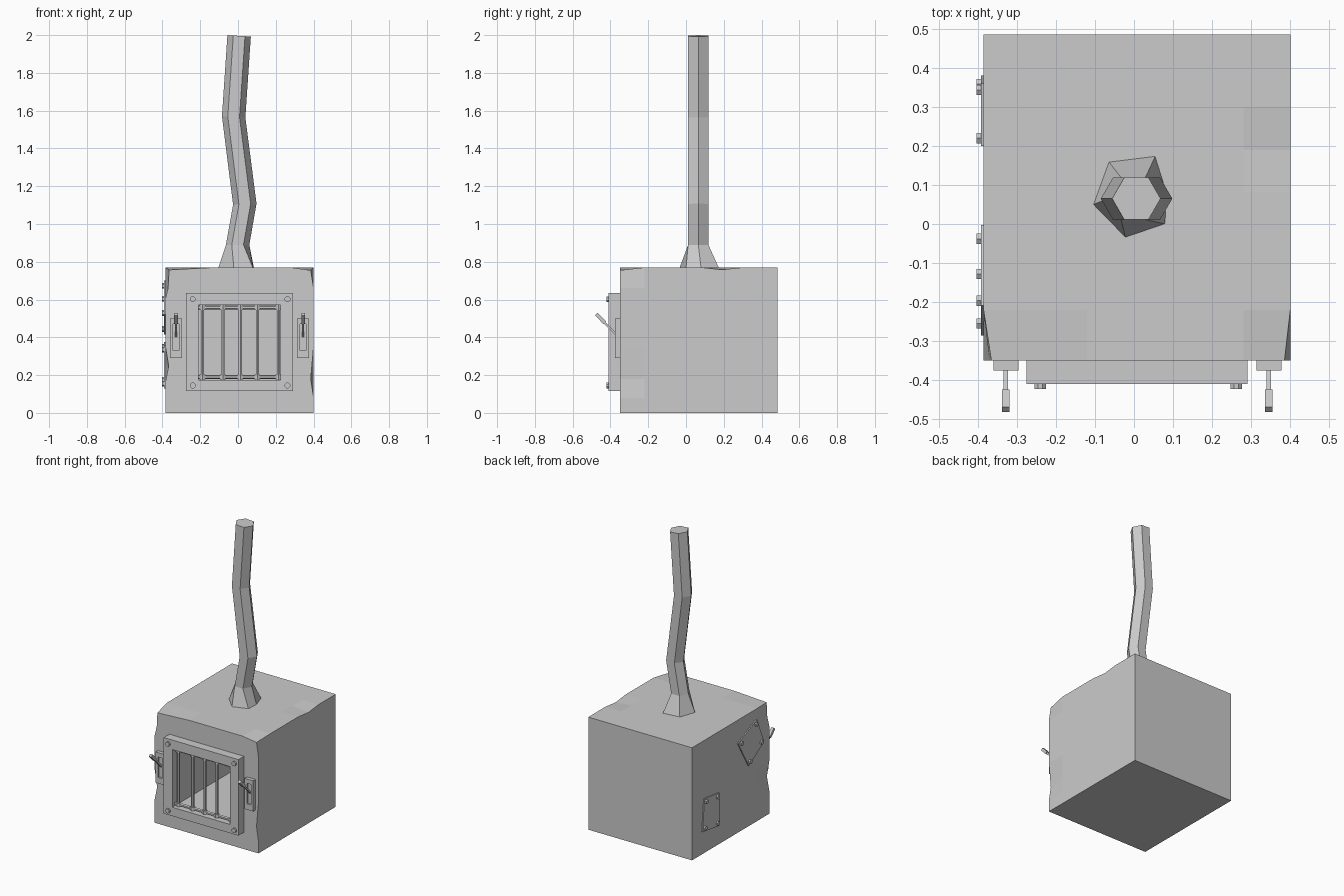
import bpy
import bmesh
import math
from mathutils import Vector

cube = bpy.data.objects.get("Cube")
if cube:
    bpy.data.objects.remove(cube, do_unlink=True)

grey = bpy.data.materials.new("plain grey")
grey.use_nodes = True
grey.diffuse_color = (0.6, 0.6, 0.6, 1)
grey.node_tree.nodes["Principled BSDF"].inputs["Base Color"].default_value = (0.6, 0.6, 0.6, 1)


def loft(name, rings):
    """Join rings of points with flat faces and cap both ends."""
    bm = bmesh.new()
    loops = [[bm.verts.new(p) for p in ring] for ring in rings]
    n = len(loops[0])
    for a, b in zip(loops, loops[1:]):
        for i in range(n):
            j = (i + 1) % n
            bm.faces.new((a[i], a[j], b[j], b[i]))
    bm.faces.new(loops[0])
    bm.faces.new(loops[-1][::-1])
    bmesh.ops.recalc_face_normals(bm, faces=bm.faces)
    mesh = bpy.data.meshes.new(name)
    bm.to_mesh(mesh)
    bm.free()
    mesh.materials.append(grey)
    obj = bpy.data.objects.new(name, mesh)
    bpy.context.collection.objects.link(obj)
    return obj


def box(name, x0, x1, y0, y1, z0, z1):
    return loft(name, [[(x0, y, z0), (x1, y, z0), (x1, y, z1), (x0, y, z1)] for y in (y0, y1)])


def rod(name, a, b, radius, sides=6):
    """Straight prism between two points."""
    a, b = Vector(a), Vector(b)
    turn = (b - a).to_track_quat('Z', 'Y')
    angles = [math.tau * (i + 0.5) / sides for i in range(sides)]
    ring = [turn @ Vector((math.cos(t), math.sin(t), 0)) * radius for t in angles]
    return loft(name, [[end + p for p in ring] for end in (a, b)])


def cut(obj, cutter):
    mod = obj.modifiers.new("opening", 'BOOLEAN')
    mod.operation = 'DIFFERENCE'
    mod.solver = 'EXACT'
    mod.object = cutter
    bpy.context.view_layer.objects.active = obj
    bpy.ops.object.modifier_apply(modifier=mod.name)


# Stove body: square box whose front and top right edges are chipped
LEFT, RIGHT, TOP = -0.385, 0.40, 0.77
front = [(LEFT, 0), (RIGHT, 0), (RIGHT, 0.08), (0.385, 0.18), (RIGHT, 0.35), (RIGHT, 0.66),
         (0.385, 0.755), (0.28, TOP), (-0.12, TOP), (-0.365, 0.757),
         (-0.37, 0.66), (LEFT, 0.6), (LEFT, 0.36), (-0.367, 0.25), (LEFT, 0.16)]


def square_up(x, z):
    if x > 0.36:
        x = RIGHT
    if x < -0.36:
        x = LEFT
    return x, (TOP if z > 0.75 else z)


full = [square_up(x, z) for x, z in front]
dented = [(x, z - 0.012 if x == RIGHT and z == TOP else z) for x, z in full]
sections = [(-0.35, front), (-0.22, full), (0.08, full), (0.19, dented), (0.3, full), (0.485, full)]
body = loft("stove_body", [[(x, y, z) for x, z in ring] for y, ring in sections])

# Door frame and the deep fire chamber behind it
frame = box("door_frame", -0.275, 0.29, -0.41, -0.345, 0.115, 0.635)
chamber = box("chamber_cutter", -0.21, 0.225, -0.5, 0.42, 0.175, 0.57)
chamber.hide_render = True
cut(body, chamber)
cut(frame, chamber)
bpy.data.objects.remove(chamber, do_unlink=True)

for x in (-0.24, 0.262):
    for z in (0.145, 0.602):
        rod("door_bolt", (x, -0.41, z), (x, -0.422, z), 0.016, 8)

# Grate: two rails carrying five upright bars with collars
for z in (0.19, 0.558):
    rod("grate_rail", (-0.21, -0.375, z), (0.225, -0.375, z), 0.011)
for x in (-0.188, -0.08, 0.012, 0.103, 0.214):
    rod("grate_bar", (x, -0.375, 0.175), (x, -0.375, 0.57), 0.01)
    for z in (0.19, 0.558):
        rod("bar_collar", (x, -0.375, z - 0.012), (x, -0.375, z + 0.012), 0.017)

# Latch plates with a slot and a slanted lever
for x in (-0.328, 0.345):
    plate = box("latch_plate", x - 0.032, x + 0.032, -0.375, -0.34, 0.29, 0.5)
    slot = box("slot_cutter", x - 0.016, x + 0.016, -0.4, -0.362, 0.33, 0.47)
    slot.hide_render = True
    cut(plate, slot)
    bpy.data.objects.remove(slot, do_unlink=True)
    rod("lever_arm", (x, -0.36, 0.405), (x, -0.437, 0.484), 0.008, 4)
    rod("lever_grip", (x, -0.43, 0.477), (x, -0.475, 0.523), 0.0135, 4)

# Bolted patches on the right side, given as (y, z) corners
patches = [[(-0.003, 0.614), (-0.209, 0.70), (-0.285, 0.52), (-0.12, 0.415)],
           [(0.36, 0.375), (0.2, 0.355), (0.2, 0.13), (0.38, 0.155)]]
for corners in patches:
    loft("side_patch", [[(x, y, z) for y, z in corners] for x in (LEFT + 0.002, LEFT - 0.007)])
    cy, cz = (sum(c) / 4 for c in zip(*corners))
    for y, z in corners:
        by, bz = cy + (y - cy) * 0.77, cz + (z - cz) * 0.8
        rod("patch_bolt", (LEFT - 0.007, by, bz), (LEFT - 0.018, by, bz), 0.015, 6)

# Crooked six-sided chimney with a flared, twisted foot
base = [(0.085, 0.08), (0.055, 0.175), (-0.065, 0.16),
        (-0.105, 0.05), (-0.022, -0.035), (0.08, 0.0)]
rings = [[(x, y, TOP - 0.005) for x, y in base]]
for cx, z, tilt in ((-0.002, 0.89, 0), (0.036, 1.105, 0.05), (-0.023, 1.567, -0.05), (0.006, 1.996, -0.06)):
    ring = []
    for i in range(6):
        dx = math.cos(math.tau * i / 6) * 0.062
        ring.append((cx + dx, 0.065 + math.sin(math.tau * i / 6) * 0.062, z + dx * tilt))
    rings.append(ring)
loft("chimney_pipe", rings)
